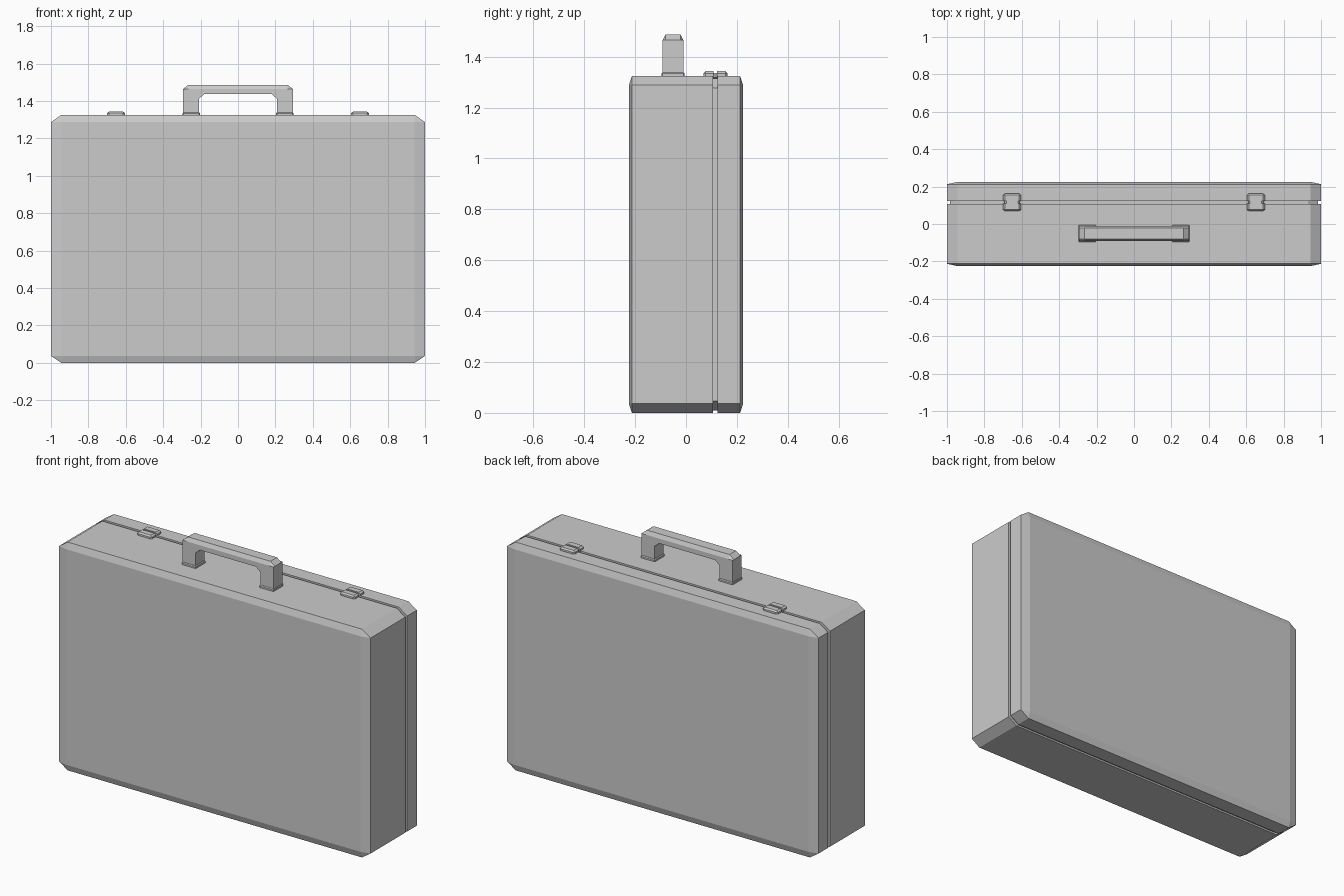
import bpy, bmesh

if "Cube" in bpy.data.objects:
    bpy.data.objects.remove(bpy.data.objects["Cube"])


def loft(name, rings):
    """Skin a list of equal-length point rings and cap both ends."""
    bm = bmesh.new()
    loops = [[bm.verts.new(p) for p in ring] for ring in rings]
    n = len(loops[0])
    for a, b in zip(loops, loops[1:]):
        for i in range(n):
            j = (i + 1) % n
            bm.faces.new((a[i], a[j], b[j], b[i]))
    bm.faces.new(loops[0])
    bm.faces.new(loops[-1])
    bmesh.ops.remove_doubles(bm, verts=bm.verts, dist=1e-5)
    bmesh.ops.recalc_face_normals(bm, faces=bm.faces)
    mesh = bpy.data.meshes.new(name)
    bm.to_mesh(mesh)
    bm.free()
    obj = bpy.data.objects.new(name, mesh)
    bpy.context.collection.objects.link(obj)
    return obj


def octagon(cx, y, cz, hx, hz, bx, bz):
    """Rectangle in xz with cut corners."""
    pts = [(hx, hz - bz), (hx - bx, hz), (bx - hx, hz), (-hx, hz - bz),
           (-hx, bz - hz), (bx - hx, -hz), (hx - bx, -hz), (hx, bz - hz)]
    return [(cx + x, y, cz + z) for x, z in pts]


def chamfer_box(name, center, half, bevel, groove=None):
    """Box with chamfered edges; groove = (y0, y1, depth_x, depth_z)."""
    cx, cy, cz = center
    hx, hy, hz = half
    bx, by, bz = bevel

    def full(y, dx=0, dz=0):
        return octagon(cx, y, cz, hx - dx, hz - dz, bx, bz)

    def cap(y):
        return octagon(cx, y, cz, hx - bx, hz - bz, 0, 0)

    rings = [cap(cy - hy), full(cy - hy + by)]
    if groove:
        y0, y1, dx, dz = groove
        rings += [full(y0), full(y0, dx, dz), full(y1, dx, dz), full(y1)]
    rings += [full(cy + hy - by), cap(cy + hy)]
    return loft(name, rings)


# Case shell with the seam groove between base and lid
chamfer_box("case", (0, 0, 0.6625), (1, 0.225, 0.6625),
            (0.055, 0.0125, 0.037), (0.107, 0.124, 0.015, 0.01))

# Latches across the seam and feet under the handle
for side, s in (("left", -1), ("right", 1)):
    chamfer_box("latch_" + side, (s * 0.652, 0.1155, 1.325), (0.048, 0.047, 0.018),
                (0.01, 0.008, 0.008), (0.109, 0.122, 0.007, 0.006))
    chamfer_box("handle_foot_" + side, (s * 0.25, -0.051, 1.325), (0.046, 0.046, 0.014),
                (0.004, 0.004, 0.005))


# Handle: arch profile with chamfered top edges
def arch(y, top):
    half = [(0.18, 1.437), (0.209, 1.412), (0.209, 1.32),
            (0.293, 1.32), (0.293, 1.465), (0.265, top)]
    return [(x, y, z) for x, z in half] + [(-x, y, z) for x, z in reversed(half)]


loft("handle", [arch(-0.092, 1.465), arch(-0.081, 1.487),
                arch(-0.021, 1.487), arch(-0.01, 1.465)])
